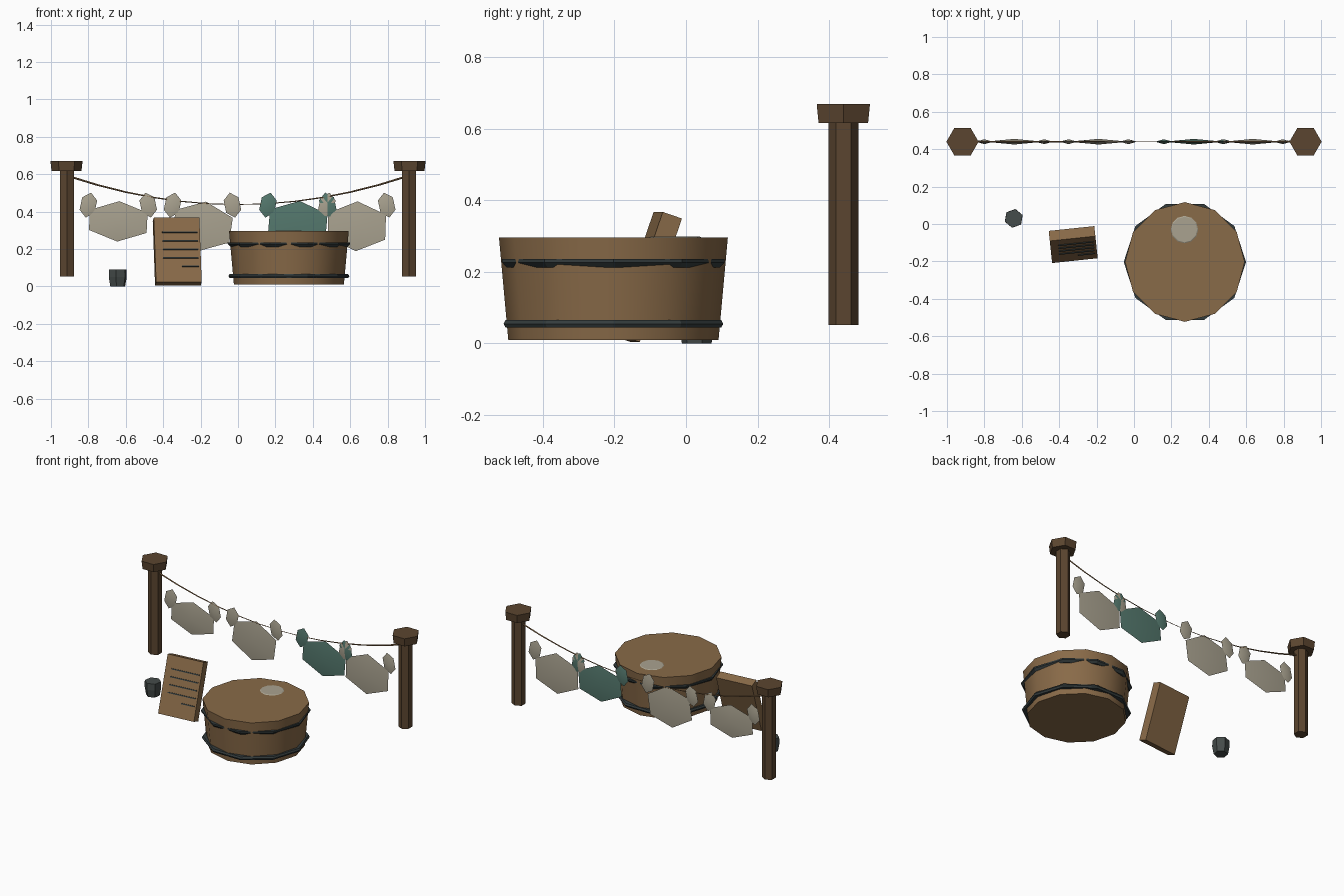
import bpy, bmesh, math
from mathutils import Matrix, Vector

cube = bpy.data.objects.get("Cube")
if cube:
    bpy.data.objects.remove(cube)


def material(name, r, g, b):
    m = bpy.data.materials.new(name)
    m.use_nodes = True
    m.diffuse_color = (r, g, b, 1)
    m.node_tree.nodes["Principled BSDF"].inputs["Base Color"].default_value = (r, g, b, 1)
    return m


WOOD = material("warm wood", .25, .145, .065)
DARK = material("dark wood", .105, .06, .029)
LINEN = material("linen", .40, .365, .28)
TEAL = material("teal cloth", .09, .19, .155)
IRON = material("dark iron", .034, .045, .046)
STONE = material("grey stone", .06, .072, .069)
LINE_Y = .44


def finish(name, bm, mat, smooth=0):
    bmesh.ops.recalc_face_normals(bm, faces=bm.faces)
    mesh = bpy.data.meshes.new(name)
    bm.to_mesh(mesh)
    bm.free()
    obj = bpy.data.objects.new(name, mesh)
    bpy.context.collection.objects.link(obj)
    mesh.materials.append(mat)
    if smooth:
        bpy.ops.object.select_all(action='DESELECT')
        obj.select_set(True)
        bpy.context.view_layer.objects.active = obj
        bpy.ops.object.shade_smooth_by_angle(angle=math.radians(smooth))
    return obj


def lathe(name, profile, sides, x, y, mat, turn=0, smooth=0, closed=False):
    """Spin (radius, height) points; cap the ends unless the profile is a closed ring."""
    bm = bmesh.new()
    rings = []
    for r, z in profile:
        angles = [math.radians(turn) + math.tau * i / sides for i in range(sides)]
        rings.append([bm.verts.new((x + r * math.cos(a), y + r * math.sin(a), z)) for a in angles])
    pairs = list(zip(rings, rings[1:]))
    if closed:
        pairs.append((rings[-1], rings[0]))
    else:
        bm.faces.new(rings[0])
        bm.faces.new(rings[-1])
    for low, high in pairs:
        for i in range(sides):
            j = (i + 1) % sides
            bm.faces.new((low[i], low[j], high[j], high[i]))
    return finish(name, bm, mat, smooth)


def cloth(name, x, z, rx, rz, depth, tilt, mat):
    """Six-sided hanging lens, thickest in the middle."""
    bm = bmesh.new()
    spin = Matrix.Rotation(math.radians(tilt), 3, 'Y')
    rim = []
    for i in range(6):
        a = math.tau * i / 6 + math.pi / 2
        p = spin @ Vector((rx * math.cos(a), 0, rz * math.sin(a)))
        rim.append(bm.verts.new(p + Vector((x, LINE_Y, z))))
    for side in (-1, 1):
        mid = bm.verts.new((x, LINE_Y + side * depth, z))
        for i in range(6):
            bm.faces.new((rim[i], rim[(i + 1) % 6], mid))
    return finish(name, bm, mat, 40)


def box(name, size, matrix, mat):
    bm = bmesh.new()
    bmesh.ops.create_cube(bm, size=1)
    bmesh.ops.scale(bm, vec=size, verts=bm.verts)
    bm.transform(matrix)
    return finish(name, bm, mat)


# Posts with wide caps
for side, label in ((-1, "right"), (1, "left")):
    x = side * .914
    lathe(label + "_post", [(.042, .052), (.042, .63)], 6, x, LINE_Y, DARK, 30)
    lathe(label + "_post_cap", [(.08, .617), (.086, .67)], 6, side * .917, LINE_Y, DARK, 0)

# Sagging rope, worn thin in the middle
curve = bpy.data.curves.new("rope", 'CURVE')
curve.dimensions = '3D'
curve.bevel_depth = .006
curve.bevel_resolution = 0
spline = curve.splines.new('POLY')
count = 13
spline.points.add(count - 1)
for i, point in enumerate(spline.points):
    t = 2 * i / (count - 1) - 1
    point.co = (t * .9, LINE_Y, .438 + .15 * t * t, 1)
    point.radius = .3 + .6 * abs(t)
rope = bpy.data.objects.new("rope", curve)
bpy.context.collection.objects.link(rope)
curve.materials.append(WOOD)

# Hanging laundry, each cloth with two gathered corners
for i, (x, z, height, tilt, mat) in enumerate([
        (-.64, .348, .108, 3, LINEN), (-.19, .322, .133, 8, LINEN),
        (.32, .34, .118, 5, TEAL), (.635, .322, .133, 2, LINEN)]):
    name = "cloth_" + str(i + 1)
    cloth(name, x, z, .178, height, .015, tilt, mat)
    for side, label in ((-1, "right"), (1, "left")):
        cloth(name + "_" + label + "_corner", x + side * .16, .435, .047, .068,
              .013, -side * 12, mat)

# Wash tub with iron bands
TUB = (.272, -.203)
lathe("tub", [(.294, .01), (.32, .296)], 12, *TUB, WOOD, 0, 35)
lathe("upper_band", [(.29, .212), (.313, .212), (.327, .226), (.327, .236), (.29, .236)],
      10, *TUB, IRON, 0, 0, True)
lathe("lower_band", [(.28, .044), (.317, .044), (.323, .055), (.317, .066), (.28, .066)],
      10, *TUB, IRON, 0, 0, True)
lathe("suds", [(.075, .295), (.068, .299)], 12, .27, -.03, LINEN)

# Leaning washboard with dark ridges
lean = (Matrix.Translation((-.325, -.11, .186)) @ Matrix.Rotation(math.radians(6), 4, 'Z')
        @ Matrix.Rotation(math.radians(-19), 4, 'X'))
box("washboard", (.245, .057, .365), lean, WOOD)
for i in range(5):
    width = .19 - .1 * (i == 4)
    place = lean @ Matrix.Translation((.11 - width / 2, -.029, .1 - i * .048))
    box("ridge_" + str(i + 1), (width, .008, .007), place, IRON)

# Stone beside the board
lathe("stone", [(.042, 0), (.051, .05), (.05, .092)], 6, -.643, .03, STONE, 20)
